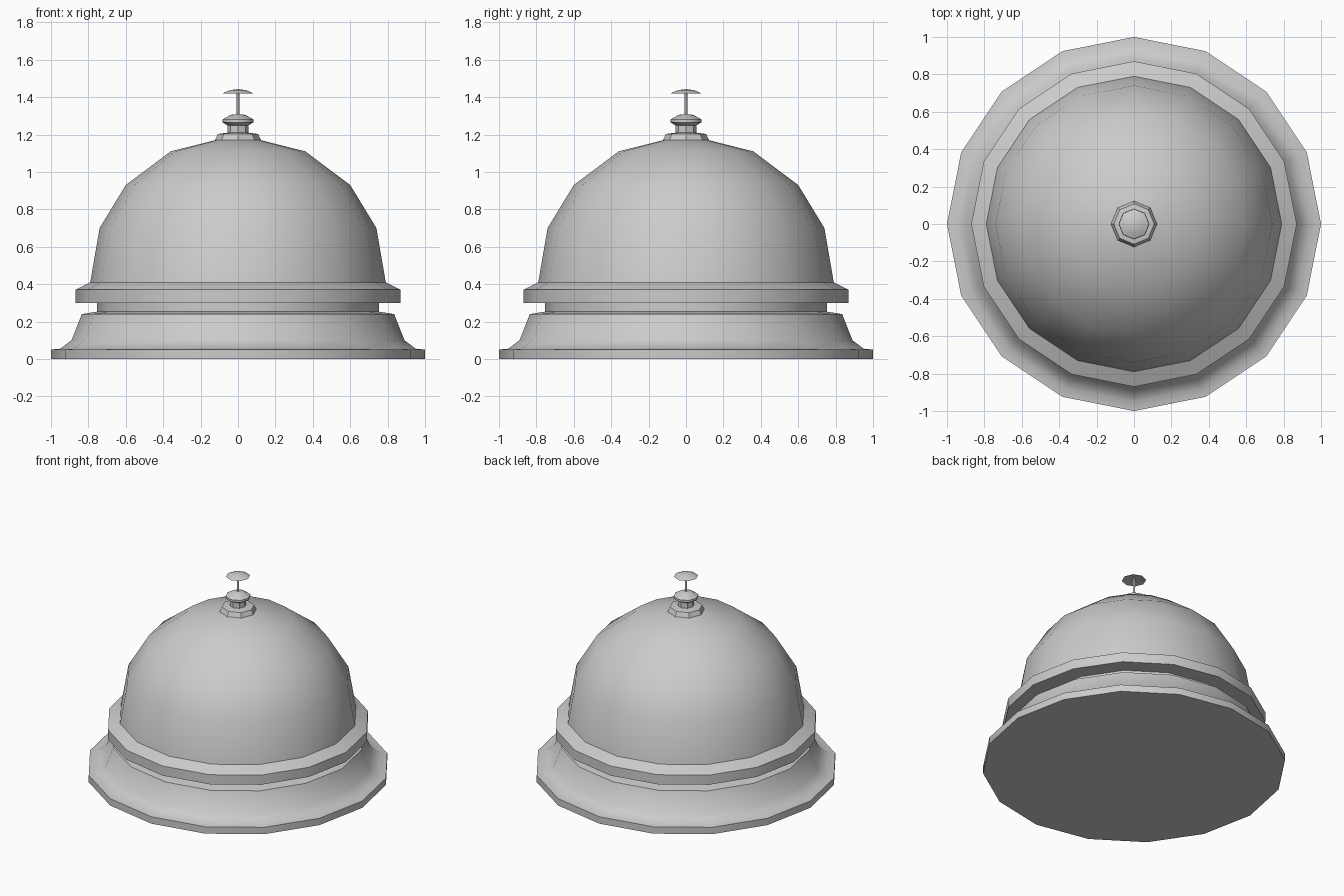
import bpy
import bmesh
import math

if "Cube" in bpy.data.objects:
    bpy.data.objects.remove(bpy.data.objects["Cube"])


def lathe(name, profile, sides, angle=40):
    """Revolve (radius, height) points around z."""
    bm = bmesh.new()
    rings = []
    for r, z in profile:
        if r == 0:
            rings.append([bm.verts.new((0, 0, z))] * sides)
        else:
            rings.append([bm.verts.new((r * math.cos(i * math.tau / sides),
                                        r * math.sin(i * math.tau / sides), z))
                          for i in range(sides)])
    for low, high in zip(rings, rings[1:]):
        for i in range(sides):
            j = (i + 1) % sides
            corners = [low[i], low[j], high[j], high[i]]
            bm.faces.new(list(dict.fromkeys(corners)))
    mesh = bpy.data.meshes.new(name)
    bm.to_mesh(mesh)
    bm.free()
    obj = bpy.data.objects.new(name, mesh)
    bpy.context.collection.objects.link(obj)
    bpy.ops.object.select_all(action='DESELECT')
    obj.select_set(True)
    bpy.context.view_layer.objects.active = obj
    bpy.ops.object.shade_smooth_by_angle(angle=math.radians(angle))
    return obj


# Flared foot with a flat rim
lathe("base", [(0, 0), (1, 0), (1, 0.05), (0.95, 0.055), (0.89, 0.1),
               (0.835, 0.24), (0.71, 0.26)], 16)

# Recessed neck, rim ring and dome
lathe("bell_dome", [(0.755, 0.25), (0.755, 0.3), (0.87, 0.3), (0.87, 0.37),
                    (0.79, 0.41), (0.74, 0.7), (0.6, 0.93), (0.36, 1.11),
                    (0.12, 1.17), (0, 1.185)], 16)

# Collar and knob on top of the dome
lathe("collar", [(0.125, 1.165), (0.108, 1.203), (0.055, 1.21),
                 (0.055, 1.25)], 8, 30)
lathe("knob", [(0, 1.24), (0.05, 1.245), (0.083, 1.265), (0.083, 1.28),
               (0.04, 1.305), (0, 1.31)], 8, 50)

# Plunger rod and push button
lathe("plunger_rod", [(0.007, 1.29), (0.007, 1.43)], 8, 50)
lathe("button", [(0, 1.427), (0.05, 1.427), (0.081, 1.42), (0.045, 1.437),
                 (0, 1.443)], 8)
